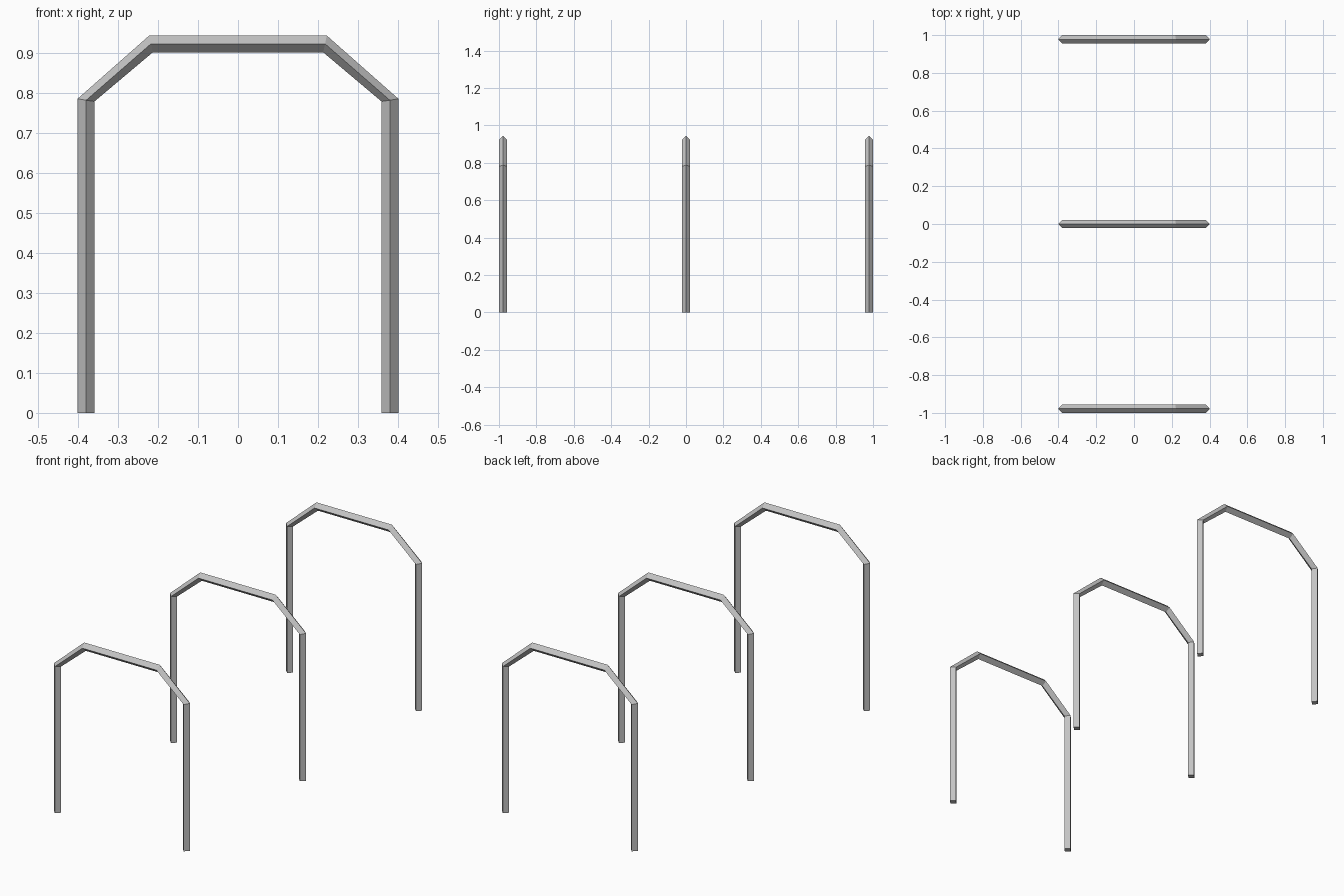
import bpy
import bmesh

if "Cube" in bpy.data.objects:
    bpy.data.objects.remove(bpy.data.objects["Cube"])

steel = bpy.data.materials.new("grey_steel")
steel.diffuse_color = (0.55, 0.55, 0.55, 1)
steel.use_nodes = True
steel.node_tree.nodes["Principled BSDF"].inputs["Base Color"].default_value = steel.diffuse_color

HALF_DEPTH = 0.022
# Left half of the arch in x, z: outer ridge, centre line, inner ridge
OUTER = [(-0.401, 0), (-0.401, 0.786), (-0.222, 0.944)]
CENTRE = [(-0.38, 0), (-0.38, 0.782), (-0.218, 0.923)]
INNER = [(-0.359, 0), (-0.359, 0.779), (-0.213, 0.902)]


def full(half):
    """Mirror the left half to give the whole arch line."""
    return half + [(-x, z) for x, z in reversed(half)]


def arch(name, y):
    """Diamond-section tube bent over the mitred arch line."""
    bm = bmesh.new()
    rings = []
    for o, c, i in zip(full(OUTER), full(CENTRE), full(INNER)):
        rings.append([bm.verts.new(p) for p in (
            (o[0], 0, o[1]), (c[0], -HALF_DEPTH, c[1]),
            (i[0], 0, i[1]), (c[0], HALF_DEPTH, c[1]))])
    for a, b in zip(rings, rings[1:]):
        for k in range(4):
            n = (k + 1) % 4
            bm.faces.new((a[k], a[n], b[n], b[k]))
    # Feet
    bm.faces.new(rings[0])
    bm.faces.new(rings[-1])
    bmesh.ops.recalc_face_normals(bm, faces=bm.faces)
    mesh = bpy.data.meshes.new(name)
    bm.to_mesh(mesh)
    bm.free()
    mesh.materials.append(steel)
    obj = bpy.data.objects.new(name, mesh)
    obj.location.y = y
    bpy.context.collection.objects.link(obj)


# Three arches in a row
for name, y in (("front_arch", -0.978), ("middle_arch", 0), ("back_arch", 0.978)):
    arch(name, y)
